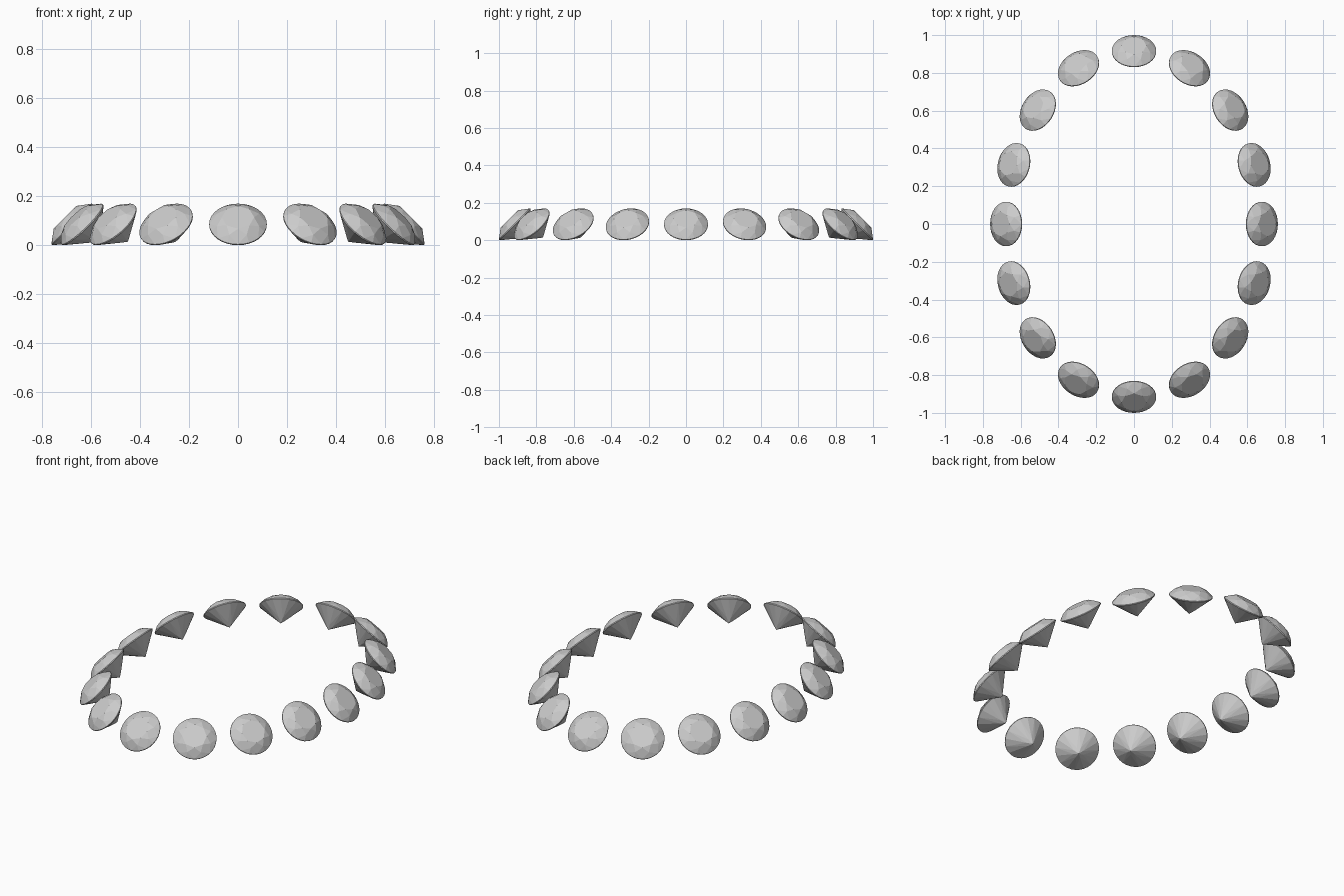
import bpy, bmesh
from math import sin, cos, radians, atan2, pi
from mathutils import Matrix

if "Cube" in bpy.data.objects:
    bpy.data.objects.remove(bpy.data.objects["Cube"])

R, TABLE, GIRDLE = 0.1175, 0.066, 0.005     # gem radius, table radius, girdle thickness
TOP, CULET = 0.041, -0.100                  # heights measured from girdle middle
SEG = 32                                    # girdle sides


def brilliant_mesh():
    bm = bmesh.new()

    def vert(r, turn, z):                   # turn counted in eighths
        a = turn * pi / 4
        return bm.verts.new((r * cos(a), r * sin(a), z))

    up = GIRDLE / 2
    top_rim = [vert(R, i * 8 / SEG, up) for i in range(SEG)]
    low_rim = [vert(R, i * 8 / SEG, -up) for i in range(SEG)]
    table = [vert(TABLE, k, TOP) for k in range(8)]
    # crown and pavilion half points, placed so the kite facets are planar
    c = cos(pi / 8)
    rm, rp = 0.093, 0.027
    zm = TOP - (rm * c - TABLE) / (R - TABLE) * (TOP - up)
    zp = CULET + rp * c / R * (-up - CULET)
    mid = [vert(rm, k + 0.5, zm) for k in range(8)]
    low = [vert(rp, k + 0.5, zp) for k in range(8)]
    culet = bm.verts.new((0, 0, CULET))

    bm.faces.new(table)
    n = SEG // 8
    h = n // 2
    for k in range(8):
        g = k * n
        j = (k + 1) % 8
        bm.faces.new((table[k], mid[k], table[j]))                    # star
        bm.faces.new((table[k], mid[k - 1], top_rim[g], mid[k]))      # crown kite
        bm.faces.new((culet, low[k], low_rim[g], low[k - 1]))         # pavilion main
        for s in (g, g + h):                                          # girdle halves
            idx = [(s + i) % SEG for i in range(h + 1)]
            bm.faces.new([mid[k]] + [top_rim[i] for i in idx])
            bm.faces.new([low[k]] + [low_rim[i] for i in reversed(idx)])
    for i in range(SEG):
        j = (i + 1) % SEG
        bm.faces.new((top_rim[i], low_rim[i], low_rim[j], top_rim[j]))
    bmesh.ops.recalc_face_normals(bm, faces=bm.faces)
    me = bpy.data.meshes.new("brilliant_gem")
    bm.to_mesh(me)
    bm.free()
    return me


# Ring of gems: evenly spaced along an ellipse, each leaning 45 degrees outward
A, B, Z = 0.677, 0.9152, 0.0848
mesh = brilliant_mesh()
quarter = [0, 20.0, 41.2, 64.3]             # ellipse parameter measured from +x
params = quarter + [90] + [180 - q for q in reversed(quarter[1:])]
params += [p + 180 for p in params]
for i, p in enumerate(params):
    t = radians(p)
    x, y = A * cos(t), B * sin(t)
    heading = atan2(y / B ** 2, x / A ** 2)
    gem = bpy.data.objects.new(f"gem_{i + 1:02d}", mesh)
    gem.matrix_world = (Matrix.Translation((x, y, Z))
                        @ Matrix.Rotation(heading, 4, 'Z')
                        @ Matrix.Rotation(radians(45), 4, 'Y'))
    bpy.context.collection.objects.link(gem)
